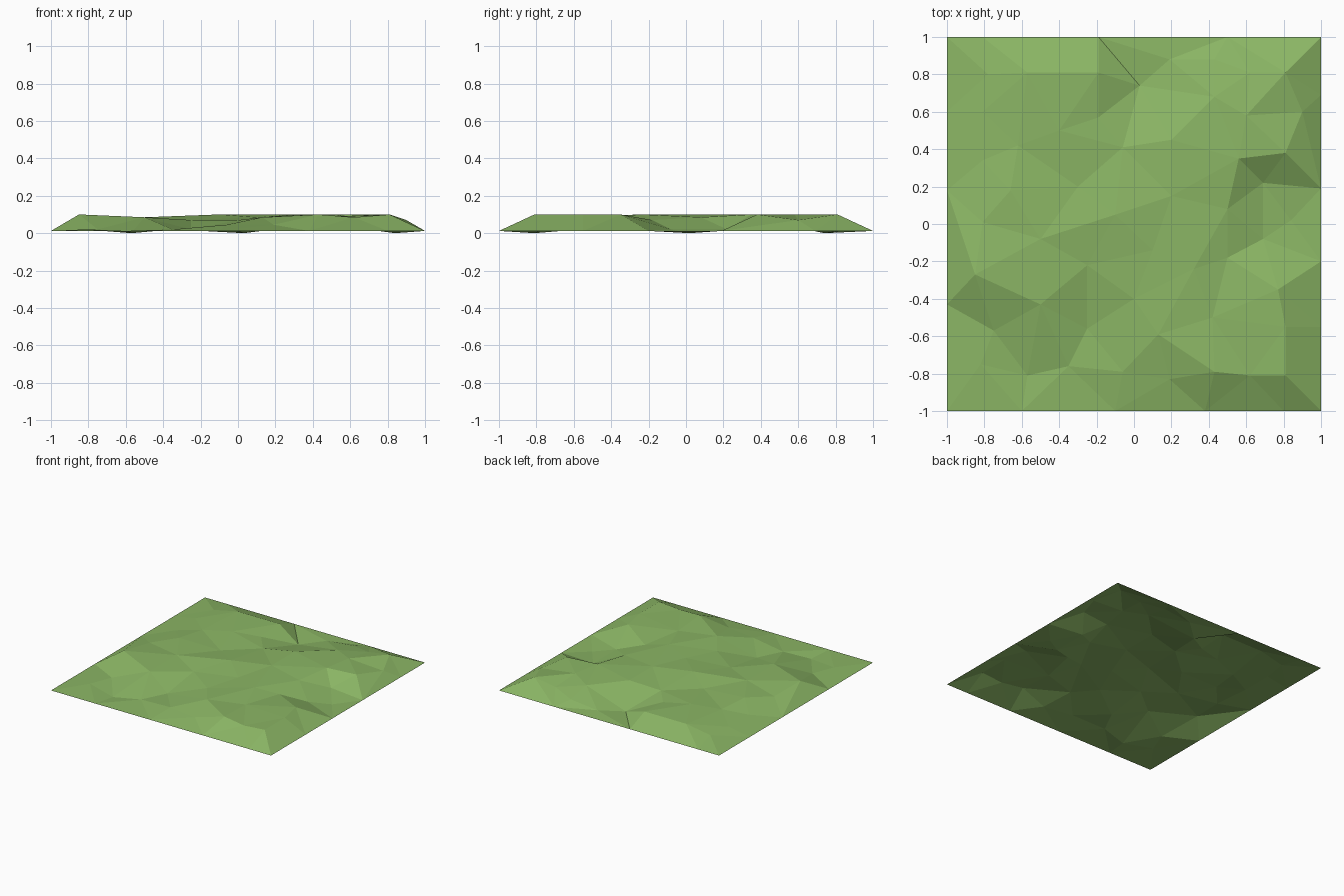
import bpy
import bmesh
from mathutils import Vector
from mathutils.geometry import delaunay_2d_cdt

default_cube = bpy.data.objects.get("Cube")
if default_cube:
    bpy.data.objects.remove(default_cube, do_unlink=True)


def make_material(name, colour):
    material = bpy.data.materials.new(name)
    material.use_nodes = True
    material.diffuse_color = colour
    shader = material.node_tree.nodes["Principled BSDF"]
    shader.inputs["Base Color"].default_value = colour
    shader.inputs["Roughness"].default_value = 0.9
    return material


def add_level(points, height, places):
    """Add ground points that share one height."""
    for x, y in places:
        points.append(Vector((x, y, height)))


def add_rim(points, height, half, breaks):
    """Add the four corners and the break points along each straight edge."""
    corners = [(sx * half, sy * half) for sx in (-1, 1) for sy in (-1, 1)]
    add_level(points, height, corners)
    for side, stops in breaks.items():
        for stop in stops:
            place = {
                "front": (stop, -half),
                "back": (stop, half),
                "left": (half, stop),
                "right": (-half, stop),
            }[side]
            add_level(points, height, [place])


def build_ground(name, points, material):
    """Triangulate the scattered points in plan, then lift them to height."""
    plan = [point.to_2d() for point in points]
    verts, edges, faces, sources, *rest = delaunay_2d_cdt(plan, [], [], 0, 1e-5)
    bm = bmesh.new()
    for place, source in zip(verts, sources):
        bm.verts.new((place.x, place.y, points[source[0]].z))
    bm.verts.ensure_lookup_table()
    for face in faces:
        bm.faces.new([bm.verts[index] for index in face])
    for face in bm.faces:
        face.normal_update()
        if face.normal.z < 0:
            face.normal_flip()
        face.smooth = False
    mesh = bpy.data.meshes.new(name)
    bm.to_mesh(mesh)
    bm.free()
    mesh.materials.append(material)
    ground = bpy.data.objects.new(name, mesh)
    bpy.context.collection.objects.link(ground)
    return ground


grass = make_material("grass green", (0.26, 0.47, 0.13, 1))
points = []

# Straight outer rim, just above the lowest hollows
add_rim(points, 0.012, 1, {
    "front": (-.6, -.1, .38, .8),
    "back": (-.81, -.5, -.19, .5),
    "left": (-.55, -.2, .19, .69),
    "right": (-.43, .18, .6),
})

# Hollows at the lowest level
add_level(points, 0.0, [(-.57, -.81), (.03, .74), (.84, .02)])

# Low ground at the foot of the slopes
add_level(points, 0.02, [
    (-.35, -.76), (-.25, -.56), (-.75, -.57), (.69, .22), (.69, -.08),
    (.19, .88), (-.82, -.75),
])

# Gentle middle slopes
add_level(points, 0.045, [
    (.43, .88), (-.06, -.79), (.19, -.83), (-.81, .6), (-.81, .34),
    (-.78, .8),
])

# Upper slopes
add_level(points, 0.07, [
    (-.25, -.22), (.5, -.18), (-.19, .57), (-.06, .41), (.62, .81),
    (-.81, .01), (.9, .6), (-.62, .42), (0, -.4), (-.3, .2),
])

# Rolling shoulders
add_level(points, 0.085, [
    (-.5, -.43), (-.57, .81), (-.19, .81), (.13, -.59), (.62, -.81),
    (-.66, .18), (.43, .68), (.5, .08), (-.4, .5), (.1, -.14),
    (.42, -.5), (-.5, -.08),
])

# Flat crests
add_level(points, 0.1, [
    (-.85, -.27), (.81, -.81), (.81, -.55), (.77, -.35), (.43, -.79),
    (.56, .35), (.81, .38), (.81, .81), (.2, .45), (.2, .15),
    (-.1, .05), (.32, -.24), (.6, .58),
])

build_ground("grass_ground", points, grass)
